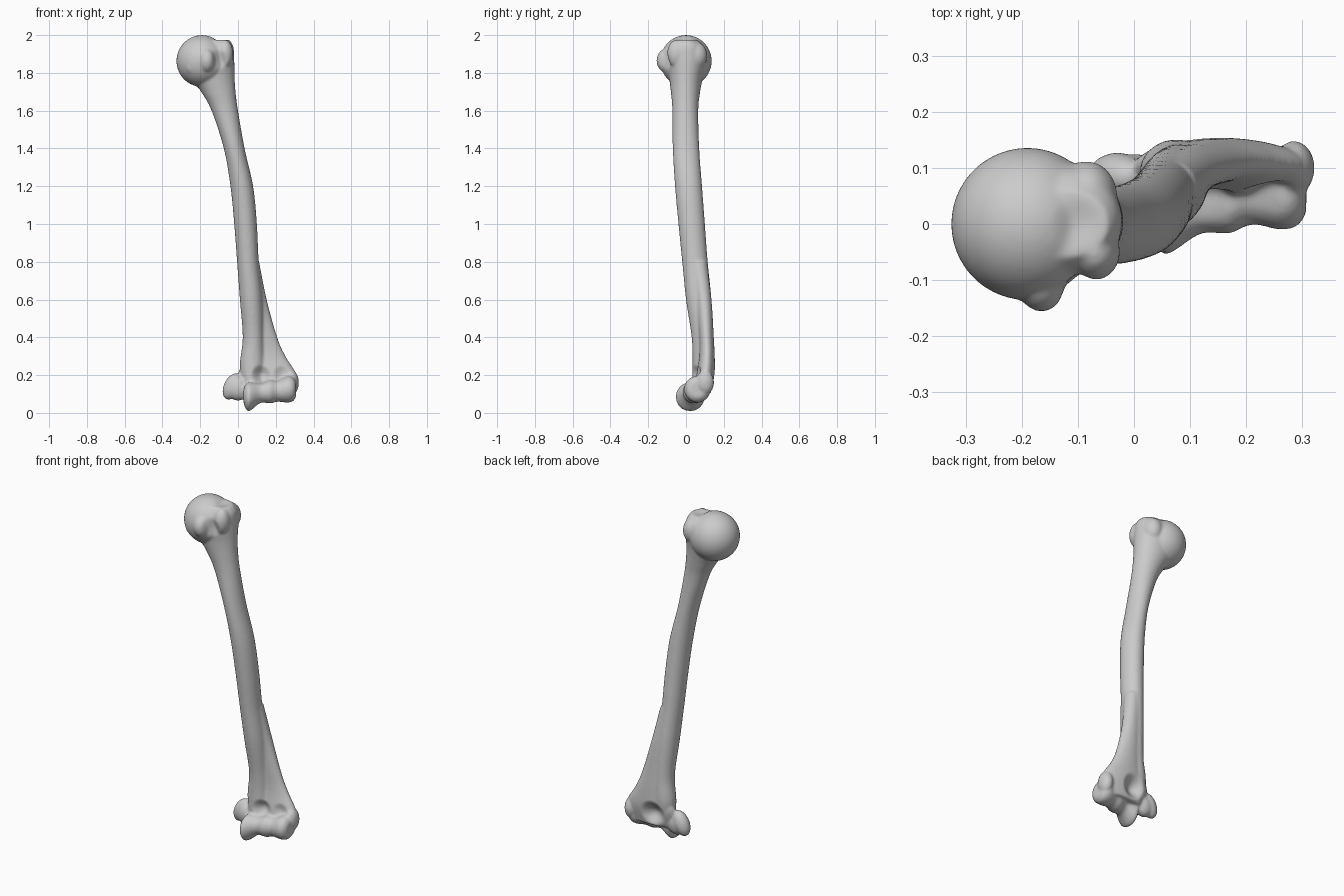
import bpy, bmesh
from math import cos, sin, tau
from mathutils import Vector, Matrix

cube = bpy.data.objects.get("Cube")
if cube:
    bpy.data.objects.remove(cube)

SIDES = 40
bm = bmesh.new()


def smooth_rows(rows, steps=6):
    """Catmull-Rom interpolation between section rows."""
    rows = [Vector(r) for r in rows]
    out = []
    for i in range(len(rows) - 1):
        a, b, c = rows[max(i - 1, 0)], rows[i], rows[i + 1]
        d = rows[min(i + 2, len(rows) - 1)]
        for s in range(steps):
            t = s / steps
            out.append(b + (c - a) * t / 2 + (a * 2 - b * 5 + c * 4 - d) * t * t / 2
                       + (b * 3 - a - c * 3 + d) * t ** 3 / 2)
    return out + [rows[-1]]


def skin(rings):
    loops = [[bm.verts.new(p) for p in ring] for ring in rings]
    for a, b in zip(loops, loops[1:]):
        for i in range(SIDES):
            j = (i + 1) % SIDES
            bm.faces.new((a[i], a[j], b[j], b[i]))
    bm.faces.new(loops[0][::-1])
    bm.faces.new(loops[-1])


def column(rows):
    """Upright oval loft from rows of z, x min, x max, y min, y max."""
    rings = []
    for z, *box in zip(*[[r[k] for r in smooth_rows_5(rows)] for k in range(5)]):
        x0, x1, y0, y1 = box
        rings.append([((x0 + x1) / 2 + (x1 - x0) / 2 * cos(tau * i / SIDES),
                       (y0 + y1) / 2 + (y1 - y0) / 2 * sin(tau * i / SIDES), z)
                      for i in range(SIDES)])
    skin(rings)


def smooth_rows_5(rows):
    return smooth_rows(rows)


def spool(rows):
    """Rounded roller along x from rows of x, y, z, radius."""
    skin([[(x, y + r * cos(tau * i / SIDES), z + r * sin(tau * i / SIDES))
           for i in range(SIDES)] for x, y, z, r in smooth_rows(rows)])


def blob(centre, radii, turn=0):
    m = (Matrix.Translation(centre) @ Matrix.Rotation(turn, 4, 'Y')
         @ Matrix.Diagonal((*radii, 1)))
    bmesh.ops.create_icosphere(bm, subdivisions=4, radius=1, matrix=m)


# Shaft, rising into the broad upper end
column([(.12, .03, .14, .03, .13), (.25, .01, .14, .035, .15),
        (.4, .025, .135, .03, .145), (.6, .01, .13, 0, .135),
        (.8, -.005, .11, -.02, .115), (1, -.02, .1, -.04, .1),
        (1.2, -.04, .08, -.058, .085), (1.4, -.075, .035, -.07, .07),
        (1.6, -.14, 0, -.072, .065), (1.7, -.195, -.013, -.08, .075),
        (1.78, -.25, -.018, -.09, .09), (1.88, -.24, -.02, -.1, .11),
        (1.94, -.22, -.025, -.085, .095), (1.975, -.2, -.045, -.06, .06)])
# Flattened plate flaring out to the outer side
column([(.1, .03, .3, .05, .13), (.2, .0, .31, .055, .152),
        (.3, .04, .252, .07, .152), (.4, .05, .208, .07, .147),
        (.6, .05, .152, .055, .135), (.8, .03, .112, .02, .11)])
# Ball head and bumps around it
blob((-.19, 0, 1.863), (.136, .136, .137))
blob((-.165, -.1, 1.865), (.045, .056, .065))
blob((-.235, -.075, 1.835), (.05, .045, .05))
blob((-.07, -.05, 1.9), (.045, .05, .075))
blob((-.085, .05, 1.89), (.055, .062, .075))
# Grooved hinge roller at the lower end
spool([(.03, .022, .09, .045), (.05, .022, .085, .075), (.07, .024, .088, .073),
       (.12, .035, .105, .052), (.17, .045, .112, .062), (.21, .055, .115, .056),
       (.26, .06, .125, .07), (.29, .06, .125, .064), (.307, .06, .125, .042)])
# Side knobs at the lower end
blob((-.03, .085, .14), (.045, .042, .075), .45)
blob((.0, .08, .13), (.06, .045, .065))
blob((.285, .1, .16), (.037, .048, .065))

bmesh.ops.recalc_face_normals(bm, faces=bm.faces)
mesh = bpy.data.meshes.new("arm_bone")
bm.to_mesh(mesh)
bm.free()
bone = bpy.data.objects.new("arm_bone", mesh)
bpy.context.collection.objects.link(bone)

# Fuse all masses into one skin
fuse = bone.modifiers.new("fuse", 'REMESH')
fuse.mode = 'VOXEL'
fuse.voxel_size = .007
relax = bone.modifiers.new("relax", 'SMOOTH')
relax.factor = .5
relax.iterations = 6
graph = bpy.context.evaluated_depsgraph_get()
bone.data = bpy.data.meshes.new_from_object(bone.evaluated_get(graph))
bone.modifiers.clear()
bone.data.name = "arm_bone"

# Hollows: centre, radius, push
for centre, radius, push in (
        ((.125, .035, .2), .06, (0, .03, 0)),
        ((.235, .05, .21), .05, (0, .015, 0)),
        ((.12, .15, .18), .08, (0, -.045, 0)),
        ((-.105, -.1, 1.87), .06, (0, .015, 0)),
        ((-.1, 0, 1.99), .05, (0, 0, -.006))):
    for v in bone.data.vertices:
        f = 1 - (v.co - Vector(centre)).length_squared / radius ** 2
        if f > 0:
            v.co += Vector(push) * f * f

# Plain grey finish
grey = bpy.data.materials.new("bone_grey")
grey.use_nodes = True
colour = (.6, .6, .6, 1)
grey.diffuse_color = colour
grey.node_tree.nodes["Principled BSDF"].inputs["Base Color"].default_value = colour
bone.data.materials.clear()
bone.data.materials.append(grey)
for p in bone.data.polygons:
    p.use_smooth = True
    p.material_index = 0
